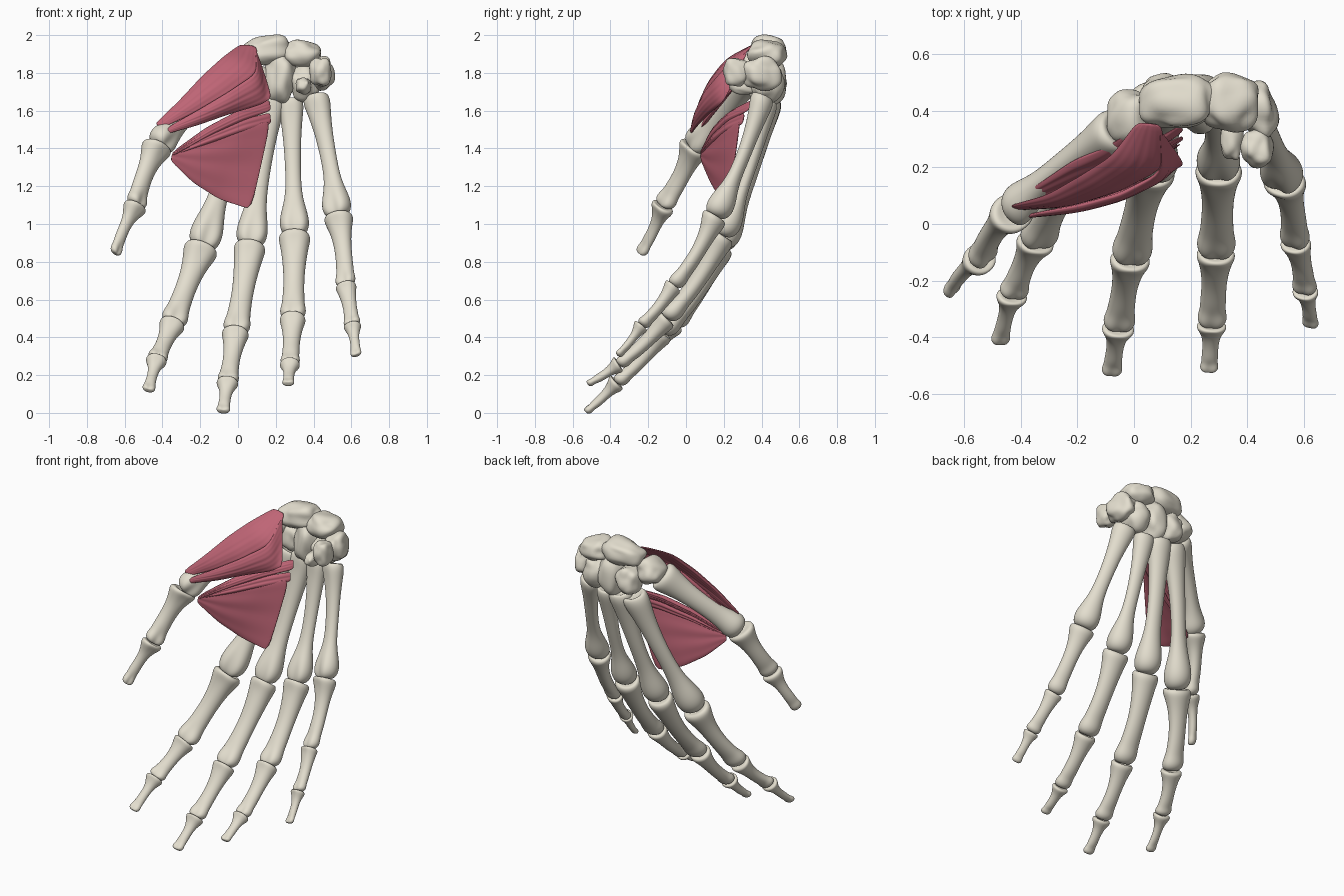
import bpy
import bmesh
from math import sin, cos, pi, exp
from mathutils import Vector, Euler, noise

if "Cube" in bpy.data.objects:
    bpy.data.objects.remove(bpy.data.objects["Cube"])


def material(name, rgb):
    m = bpy.data.materials.new(name)
    m.diffuse_color = (*rgb, 1)
    m.use_nodes = True
    m.node_tree.nodes["Principled BSDF"].inputs["Base Color"].default_value = m.diffuse_color
    return m


BONE = material("bone", (0.77, 0.73, 0.62))
MUSCLE = material("muscle", (0.52, 0.13, 0.18))


def finish(name, bm, mat, levels):
    bmesh.ops.recalc_face_normals(bm, faces=bm.faces)
    for f in bm.faces:
        f.smooth = True
    me = bpy.data.meshes.new(name)
    bm.to_mesh(me)
    bm.free()
    me.materials.append(mat)
    ob = bpy.data.objects.new(name, me)
    bpy.context.collection.objects.link(ob)
    if levels:
        sub = ob.modifiers.new("smooth", 'SUBSURF')
        sub.levels = sub.render_levels = levels
    return ob


def skin(name, rings, mat, levels):
    """Closed tube through rings of points."""
    bm = bmesh.new()
    vs = [[bm.verts.new(p) for p in r] for r in rings]
    n = len(rings[0])
    for a, b in zip(vs, vs[1:]):
        for i in range(n):
            j = (i + 1) % n
            bm.faces.new((a[i], a[j], b[j], b[i]))
    for ring in (vs[0], vs[-1]):
        c = bm.verts.new(sum((v.co for v in ring), Vector()) / n)
        for i in range(n):
            bm.faces.new((ring[i], ring[(i + 1) % n], c))
    return finish(name, bm, mat, levels)


def long_bone(name, a, b, base, shaft, head, lat, bow, head_depth):
    """Flared base, waisted shaft and two-lobed head; sizes are half widths."""
    a, b = Vector(a), Vector(b)
    d = (b - a).normalized()
    lat = Vector(lat)
    lat = (lat - d * lat.dot(d)).normalized()
    dors = lat.cross(d)
    size = (b - a).length
    # t, width, depth, palmar notch
    prof = [(0.025, base * .45, base * .4, 0), (-.005, base * .88, base * .8, 0),
            (.045, base * 1.05, base * .97, .06), (.12, base * .93, base * .85, .12),
            (.27, shaft * 1.18, shaft * 1.02, 0), (.5, shaft, shaft * .86, 0),
            (.7, shaft * 1.06, shaft * .88, 0), (.82, head * .9, head * head_depth * .85, .1),
            (.91, head * 1.07, head * head_depth * 1.08, .25),
            (.975, head * .95, head * head_depth * .98, .28),
            (1.01, head * .6, head * head_depth * .6, .2)]
    rings = []
    for t, w, h, notch in prof:
        c = a + d * size * t + dors * bow * size * sin(pi * t)
        ring = []
        for i in range(16):
            x, y = cos(i * pi / 8), sin(i * pi / 8)
            if y < 0:
                y *= 1 - notch * 1.4 * exp(-(x / .45) ** 2)
            else:
                y *= .92
            ring.append(c + lat * x * w + dors * y * h)
        rings.append(ring)
    return skin(name, rings, BONE, 2)


# Fingers: joint positions, then (base, shaft, head) half widths per bone
fingers = {
    "thumb": ([(-.05, .34, 1.79), (-.425, .045, 1.415), (-.54, -.12, 1.10), (-.65, -.24, .845)],
              [(.095, .058, .08), (.086, .05, .06), (.066, .032, .036)], (.6, .6, -.3)),
    "index": ([(.075, .445, 1.67), (-.19, .175, .88), (-.345, -.06, .475), (-.43, -.25, .285), (-.475, -.42, .12)],
              [(.083, .05, .086), (.092, .055, .07), (.069, .042, .053), (.056, .027, .034)], (.95, .25, 0)),
    "middle": ([(.175, .445, 1.67), (.065, .19, .89), (-.012, -.12, .43), (-.055, -.365, .165), (-.08, -.53, .008)],
               [(.08, .05, .082), (.085, .057, .071), (.072, .045, .056), (.058, .03, .036)], (1, .05, 0)),
    "ring": ([(.28, .435, 1.66), (.3, .195, .945), (.29, -.1, .505), (.275, -.355, .26), (.265, -.52, .155)],
             [(.066, .041, .077), (.084, .055, .068), (.069, .044, .051), (.053, .028, .032)], (1, -.05, 0)),
    "little": ([(.41, .41, 1.68), (.53, .155, 1.045), (.57, -.065, .675), (.605, -.235, .465), (.625, -.36, .305)],
               [(.072, .043, .077), (.078, .045, .054), (.056, .037, .045), (.047, .025, .03)], (.88, -.4, 0)),
}
for finger, (pts, sizes, lat) in fingers.items():
    names = ["metacarpal", "proximal_phalanx", "middle_phalanx", "distal_phalanx"]
    if finger == "thumb":
        names.remove("middle_phalanx")
    for k, (part, (wb, ws, wh)) in enumerate(zip(names, sizes)):
        long_bone(f"{finger}_{part}", pts[k], pts[k + 1], wb, ws, wh, lat,
                  (.035, .055, .05, .04)[k], (1.0, .85, .8, .7)[k])


def lump(name, c, size, rot=(0, 0, 0)):
    """Rounded irregular wrist bone."""
    bm = bmesh.new()
    bmesh.ops.create_icosphere(bm, subdivisions=4, radius=1)
    e = Euler(rot)
    for v in bm.verts:
        n = v.co.copy()
        box = Vector([abs(q) ** .87 * (1 if q > 0 else -1) for q in n])
        box *= 1 + .22 * noise.noise(n * 1.3 + Vector(c) * 20)
        p = Vector([q * s for q, s in zip(box, size)])
        p.rotate(e)
        v.co = p + Vector(c)
    finish(name, bm, BONE, 0)


# Wrist bones
lump("scaphoid", (.155, .43, 1.92), (.14, .093, .075), (0, -.12, .15))
lump("lunate", (.335, .43, 1.9), (.105, .1, .07), (0, .15, -.1))
lump("triquetrum", (.44, .405, 1.795), (.062, .1, .09), (0, 0, .2))
lump("pisiform", (.435, .265, 1.805), (.055, .065, .078))
lump("hamate", (.35, .425, 1.745), (.08, .095, .095))
lump("hamate_hook", (.345, .31, 1.73), (.04, .08, .045))
lump("capitate", (.225, .425, 1.77), (.08, .1, .135))
lump("trapezoid", (.1, .445, 1.76), (.075, .085, .09))
lump("trapezium", (-.01, .375, 1.82), (.085, .1, .075), (0, -.5, 0))


def along(pts, t):
    f = t * (len(pts) - 1)
    i = min(int(f), len(pts) - 2)
    return Vector(pts[i]).lerp(Vector(pts[i + 1]), f - i)


def muscle(name, edge_a, edge_b, thick, bulge, strands):
    """Flat belly between two edges, grooved along its fibres."""
    rings, steps, count = [], 14, 32
    for k in range(steps + 1):
        t = k / steps
        a, b = along(edge_a, t), along(edge_b, t)
        t0, t1 = max(t - .1, 0), min(t + .1, 1)
        tan = along(edge_a, t1) + along(edge_b, t1) - along(edge_a, t0) - along(edge_b, t0)
        n = (b - a).cross(tan).normalized()
        if n.y > 0:
            n = -n
        th = thick * (.3 + .7 * sin(pi * t))
        ring = []
        for i in range(count):
            ang = 2 * pi * i / count
            s = (1 - cos(ang)) / 2
            groove = 1 - .35 * cos(s * strands * 2 * pi) ** 4
            lift = bulge * sin(pi * t) * sin(pi * s)
            ring.append(a.lerp(b, s) + n * (th * sin(ang) * groove + lift))
        rings.append(ring)
    skin(name, rings, MUSCLE, 1)


# Thumb pad muscles
muscle("short_abductor",
       [(.01, .36, 1.95), (-.08, .24, 1.885), (-.19, .17, 1.785), (-.31, .1, 1.655), (-.44, .065, 1.53)],
       [(.1, .35, 1.94), (.11, .2, 1.8), (-.05, .12, 1.68), (-.22, .07, 1.59), (-.4, .05, 1.51)],
       .022, .015, 3)
muscle("short_flexor",
       [(.09, .34, 1.94), (.1, .18, 1.8), (-.05, .1, 1.7), (-.2, .06, 1.61), (-.36, .035, 1.52)],
       [(.18, .21, 1.67), (.12, .18, 1.63), (-.05, .12, 1.58), (-.22, .06, 1.52), (-.4, .02, 1.47)],
       .022, .01, 3)
muscle("opposing_muscle",
       [(.02, .34, 1.9), (-.12, .26, 1.82), (-.22, .22, 1.73), (-.37, .12, 1.56)],
       [(.12, .28, 1.75), (-.05, .2, 1.66), (-.2, .12, 1.57), (-.38, .06, 1.48)],
       .028, 0, 2)

# Web muscles running from the palm to the thumb
muscle("oblique_adductor",
       [(.165, .35, 1.66), (0, .25, 1.6), (-.17, .16, 1.51), (-.33, .085, 1.395)],
       [(.175, .33, 1.6), (.02, .22, 1.545), (-.15, .14, 1.465), (-.345, .075, 1.36)],
       .02, .005, 2)
muscle("deep_oblique_adductor",
       [(.17, .31, 1.59), (.03, .235, 1.555), (-.15, .15, 1.475), (-.34, .085, 1.38)],
       [(.175, .3, 1.53), (.04, .22, 1.49), (-.14, .14, 1.43), (-.345, .08, 1.36)],
       .018, 0, 1)
muscle("transverse_adductor",
       [(.175, .29, 1.55), (.02, .21, 1.51), (-.16, .14, 1.445), (-.345, .08, 1.385)],
       [(.07, .215, 1.075), (-.1, .18, 1.13), (-.24, .13, 1.22), (-.357, .08, 1.335)],
       .018, .003, 4)
